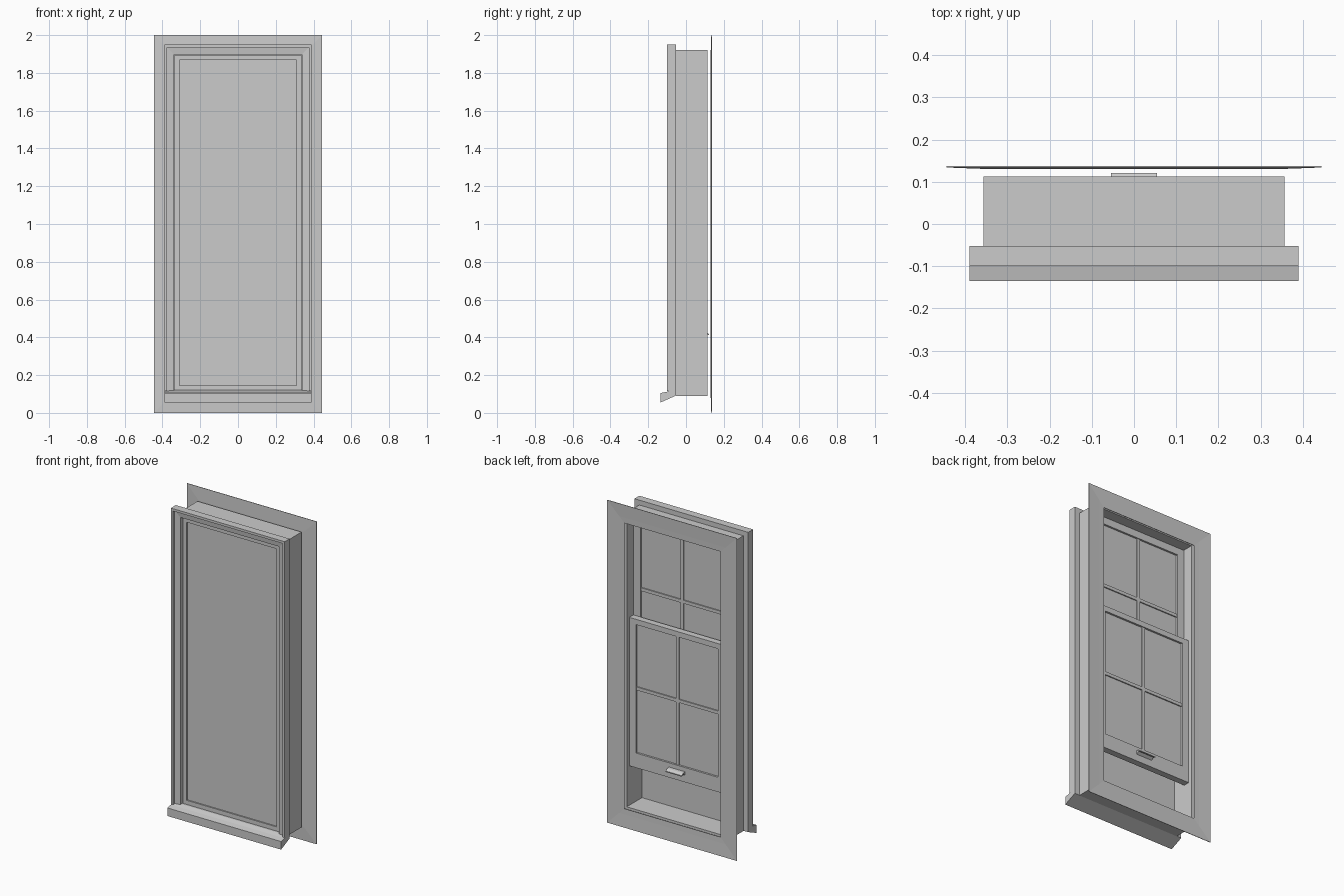
import bpy, bmesh

if "Cube" in bpy.data.objects:
    bpy.data.objects.remove(bpy.data.objects["Cube"])


def finish(name, bm):
    bmesh.ops.recalc_face_normals(bm, faces=bm.faces)
    me = bpy.data.meshes.new(name)
    bm.to_mesh(me)
    bm.free()
    ob = bpy.data.objects.new(name, me)
    bpy.context.collection.objects.link(ob)
    return ob


def box(name, x0, x1, y0, y1, z0, z1):
    bm = bmesh.new()
    bmesh.ops.create_cube(bm, size=1)
    for v in bm.verts:
        v.co.x = x0 + (v.co.x + .5) * (x1 - x0)
        v.co.y = y0 + (v.co.y + .5) * (y1 - y0)
        v.co.z = z0 + (v.co.z + .5) * (z1 - z0)
    return finish(name, bm)


def frame(name, hw, z0, z1, profile, open_bottom=False):
    """Mitred frame: closed profile of (inset, y) swept round a rectangle."""
    bm = bmesh.new()
    corners = [(-1, 0), (-1, 1), (1, 1), (1, 0)]
    rings = []
    for sx, top in corners:
        ring = []
        for i, y in profile:
            z = z1 - i if top else (z0 if open_bottom else z0 + i)
            ring.append(bm.verts.new((sx * (hw - i), y, z)))
        rings.append(ring)
    n = len(profile)
    for a in range(3 if open_bottom else 4):
        r, s = rings[a], rings[(a + 1) % 4]
        for k in range(n):
            m = (k + 1) % n
            bm.faces.new((r[k], r[m], s[m], s[k]))
    if open_bottom:
        bm.faces.new(rings[0])
        bm.faces.new(rings[3])
    return finish(name, bm)


def extrude_x(name, hw, profile):
    """Solid of a (y, z) profile along x."""
    bm = bmesh.new()
    f = bm.faces.new([bm.verts.new((-hw, y, z)) for y, z in profile])
    r = bmesh.ops.extrude_face_region(bm, geom=[f])
    for v in r["geom"]:
        if isinstance(v, bmesh.types.BMVert):
            v.co.x = hw
    return finish(name, bm)


def sash(name, y0, y1, z0, z1, pane0, pane1):
    """Stiles, rails, glass and a cross of glazing bars."""
    w, p = .327, .282
    for side, s in (("left", -1), ("right", 1)):
        xs = sorted((s * p, s * w))
        box(f"{name}_{side}_stile", *xs, y0, y1, z0, z1)
    box(name + "_bottom_rail", -p, p, y0, y1, z0, pane0)
    box(name + "_top_rail", -p, p, y0, y1, pane1, z1)
    ym = (y0 + y1) / 2
    box(name + "_glass", -p, p, ym - .008, ym + .008, pane0, pane1)
    mid = (pane0 + pane1) / 2
    box(name + "_vertical_bar", -.01, .01, y0 + .005, y1 - .005, pane0, pane1)
    box(name + "_horizontal_bar", -p, p, y0 + .005, y1 - .005, mid - .01, mid + .01)


# interior casing, sloping inward
frame("interior_casing", .445, 0, 2,
      [(0, .134), (0, .137), (.08, .133), (.115, .132), (.115, .130), (.08, .131)])

# jamb box
frame("jamb_frame", .357, .09, 1.92,
      [(0, -.052), (0, .113), (.03, .113), (.03, -.052)])

# exterior moulding with stepped face, resting on the sill
frame("exterior_moulding", .39, .115, 1.95,
      [(0, -.052), (0, -.1), (.015, -.1), (.015, -.085), (.052, -.08), (.052, -.052)],
      open_bottom=True)

# exterior sill
extrude_x("exterior_sill", .39,
          [(-.135, .055), (-.135, .105), (-.1, .112), (-.075, .12),
           (-.052, .12), (-.052, .092)])

# insect screen
frame("screen_frame", .335, .12, 1.895,
      [(0, -.062), (0, -.036), (.026, -.036), (.026, -.062)])
box("screen_panel", -.31, .31, -.054, -.036, .145, 1.87)

# sashes, the lower one raised
sash("upper_sash", .005, .045, 1.01, 1.89, 1.06, 1.845)
sash("lower_sash", .048, .088, .365, 1.285, .456, 1.252)

# lift handle on the lower sash
extrude_x("lift_handle", .055,
          [(.088, .408), (.088, .43), (.105, .428), (.121, .418), (.121, .412), (.105, .42)])
